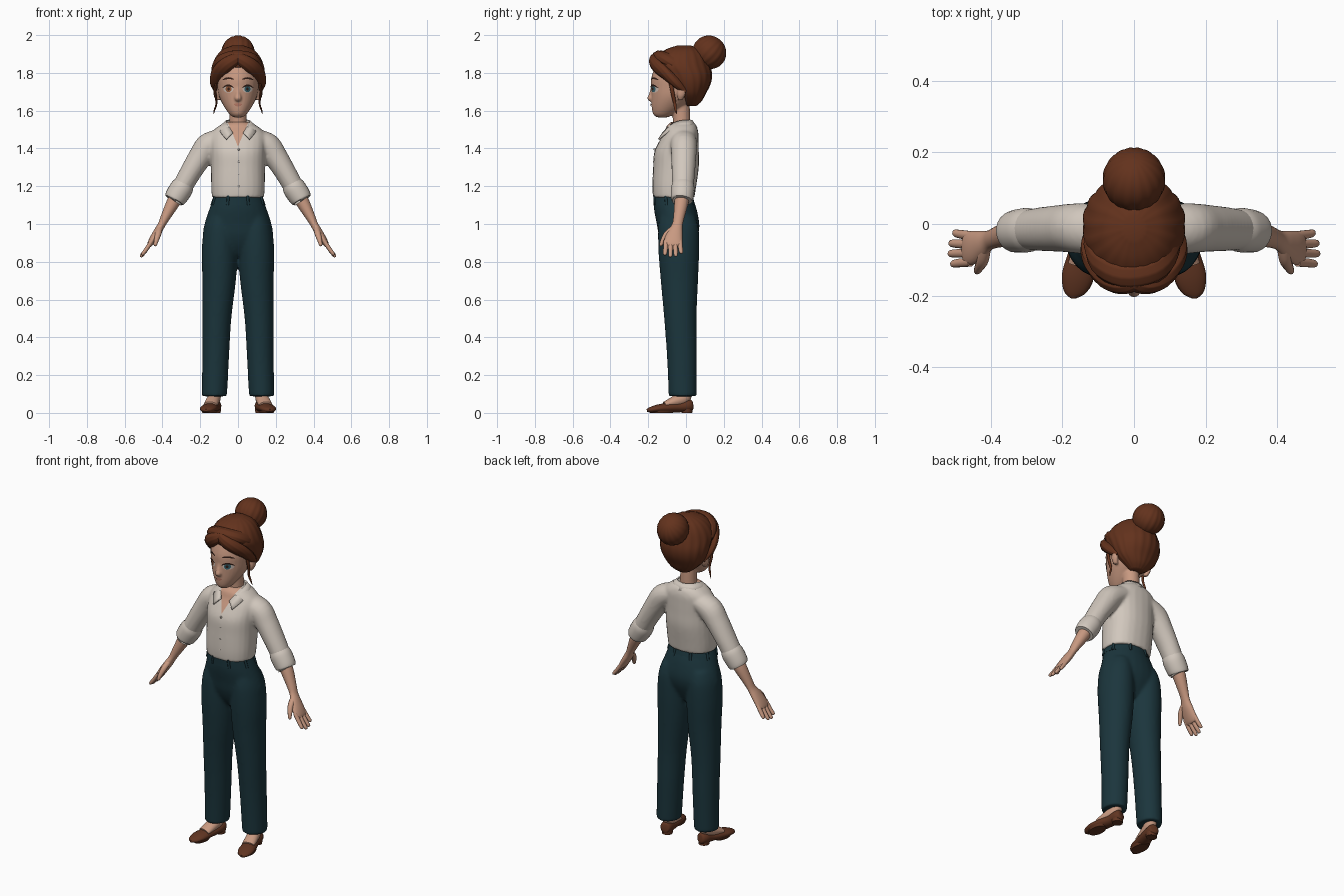
import bpy, bmesh, math
from mathutils import Vector

cube = bpy.data.objects.get("Cube")
if cube:
    bpy.data.objects.remove(cube, do_unlink=True)


def material(name, r, g, b):
    m = bpy.data.materials.new(name)
    m.use_nodes = True
    m.diffuse_color = (r, g, b, 1)
    bsdf = next(n for n in m.node_tree.nodes if n.type == 'BSDF_PRINCIPLED')
    bsdf.inputs["Base Color"].default_value = (r, g, b, 1)
    bsdf.inputs["Roughness"].default_value = 0.7
    return m


SKIN = material("skin", .58, .32, .22)
HAIR = material("auburn_hair", .125, .032, .012)
SHIRT = material("cream_cloth", .64, .575, .51)
TROUSER = material("dark_teal_cloth", .011, .036, .046)
SHOE = material("brown_leather", .12, .036, .016)
WHITE = material("eye_white", .62, .52, .46)
TEAL = material("teal_iris", .035, .12, .15)
AMBER = material("amber_iris", .3, .1, .04)
DARK = material("dark_lash", .03, .012, .008)
LIP = material("lip_pink", .46, .19, .13)

X, Y, Z = Vector((1, 0, 0)), Vector((0, 1, 0)), Vector((0, 0, 1))


def spline(pts, steps=4):
    """Smooth curve through points with any number of components."""
    out = []
    for i in range(len(pts) - 1):
        a, b, c, d = pts[max(i - 1, 0)], pts[i], pts[i + 1], pts[min(i + 2, len(pts) - 1)]
        for k in range(steps):
            t = k / steps
            out.append([q + .5 * t * (r - p + t * (2 * p - 5 * q + 4 * r - s + t * (3 * (q - r) + s - p)))
                        for p, q, r, s in zip(a, b, c, d)])
    return out + [list(pts[-1])]


def loft(bm, rings, ref=None, side=1, n=24, square=1, ridge=0, waves=12):
    """Closed tube through rings (x, y, z, a, b); level rings when ref is None."""
    rows, pts = [], spline(rings)
    for i, (x, y, z, a, b) in enumerate(pts):
        u, v = X, Y
        if ref:
            t = Vector(pts[min(i + 1, len(pts) - 1)][:3]) - Vector(pts[max(i - 1, 0)][:3])
            u = ref.cross(t).normalized()
            v = t.normalized().cross(u)
        row = []
        for k in range(n):
            w = 2 * math.pi * k / n
            c, s = math.cos(w), math.sin(w)
            f = 1 - ridge * (1 - abs(math.sin(waves * w / 2)))
            p = Vector((x, y, z)) + u * a * f * math.copysign(abs(c) ** square, c) \
                + v * b * f * math.copysign(abs(s) ** square, s)
            row.append(bm.verts.new((p.x * side, p.y, p.z)))
        rows.append(row)
    for r, q in zip(rows, rows[1:]):
        for k in range(n):
            bm.faces.new((r[k - 1], r[k], q[k], q[k - 1]))
    bm.faces.new(rows[0])
    bm.faces.new(rows[-1])


def finish(name, bm, *mats, angle=50, voxel=0, smooth=0):
    bmesh.ops.recalc_face_normals(bm, faces=bm.faces)
    me = bpy.data.meshes.new(name)
    bm.to_mesh(me)
    bm.free()
    ob = bpy.data.objects.new(name, me)
    bpy.context.collection.objects.link(ob)
    if voxel:  # fuse overlapping volumes into one soft skin
        mod = ob.modifiers.new("fuse", 'REMESH')
        mod.mode, mod.voxel_size = 'VOXEL', voxel
        mod = ob.modifiers.new("soften", 'SMOOTH')
        mod.factor, mod.iterations = .5, smooth
        fused = bpy.data.meshes.new_from_object(ob.evaluated_get(bpy.context.evaluated_depsgraph_get()))
        ob.modifiers.clear()
        ob.data = fused
    ob.data.materials.clear()
    for m in mats:
        ob.data.materials.append(m)
    bpy.ops.object.select_all(action='DESELECT')
    ob.select_set(True)
    bpy.context.view_layer.objects.active = ob
    bpy.ops.object.shade_smooth_by_angle(angle=math.radians(angle))
    return ob


def part(name, mat, rings, **kw):
    bm = bmesh.new()
    loft(bm, rings, **kw)
    return finish(name, bm, mat)


# Trousers: hips and both legs fused
bm = bmesh.new()
loft(bm, [(0, -.07, 1.15, .127, .101), (0, -.057, 1.08, .152, .113), (0, -.042, 1, .178, .113),
          (0, -.04, .94, .185, .104), (0, -.04, .88, .15, .08), (0, -.035, .83, .07, .05)])
for s in (1, -1):
    loft(bm, [(.125, -.018, .088, .067, .074), (.118, -.022, .3, .071, .079), (.112, -.03, .5, .077, .086),
              (.1, -.035, .7, .089, .099), (.097, -.038, .85, .095, .108), (.095, -.04, .97, .087, .108),
              (.09, -.045, 1.04, .07, .095)], side=s)
finish("trousers", bm, TROUSER, voxel=.009, smooth=8)
part("waistband", TROUSER, [(0, -.062, 1.1, .146, .11), (0, -.069, 1.15, .129, .104)])
bm = bmesh.new()
for k in range(8):
    w = math.pi * (k + .5) / 4
    x, y = math.cos(w), math.sin(w)
    loft(bm, [(.143 * x, -.062 + .106 * y, 1.1, .008, .008), (.131 * x, -.068 + .104 * y, 1.15, .008, .008)], n=8)
finish("belt_loops", bm, TROUSER)

# Shirt: torso and sleeves fused, then an open neck cut into the front
bm = bmesh.new()
loft(bm, [(0, -.065, 1.14, .138, .11), (0, -.062, 1.2, .142, .116), (0, -.053, 1.3, .143, .121),
          (0, -.05, 1.38, .145, .118), (0, -.037, 1.44, .148, .104), (0, -.025, 1.485, .14, .09),
          (0, -.024, 1.52, .1, .078), (0, -.025, 1.54, .06, .055)], square=.88)
for s in (1, -1):
    loft(bm, [(.09, -.015, 1.45, .055, .07), (.155, -.012, 1.415, .068, .07), (.2, -.012, 1.355, .063, .066),
              (.25, -.014, 1.275, .057, .062), (.29, -.016, 1.205, .054, .057), (.315, -.018, 1.16, .05, .052)],
         ref=Y, side=s)
shirt = finish("shirt", bm, SHIRT, SKIN, voxel=.009, smooth=4)
bm = bmesh.new()
bm.from_mesh(shirt.data)
for s in (1, -1):
    near = [f for f in bm.faces if f.calc_center_median().y < -.03 and f.calc_center_median().z > 1.38]
    geom = near + list({e for f in near for e in f.edges}) + list({v for f in near for v in f.verts})
    bmesh.ops.bisect_plane(bm, geom=geom, plane_co=(0, 0, 1.41), plane_no=(s, 0, -.42))
for f in bm.faces:
    c = f.calc_center_median()
    if c.y < -.04 and abs(c.x) < .42 * (c.z - 1.41):
        f.material_index = 1
bm.to_mesh(shirt.data)
bm.free()

# Folded collar with pointed tips
bm = bmesh.new()
top = [(0, .034, 1.55), (.048, .018, 1.552), (.064, -.03, 1.548), (.056, -.08, 1.53), (.028, -.125, 1.485)]
low = [(0, .06, 1.512), (.078, .033, 1.511), (.103, -.03, 1.513), (.094, -.1, 1.487), (.062, -.148, 1.45)]
for s in (1, -1):
    rows = [[bm.verts.new((p[0] * s, p[1], p[2])) for p in spline(e)] for e in (top, low)]
    for k in range(len(rows[0]) - 1):
        bm.faces.new((rows[0][k], rows[0][k + 1], rows[1][k + 1], rows[1][k]))
bmesh.ops.remove_doubles(bm, verts=bm.verts, dist=.0001)
finish("collar", bm, SHIRT).modifiers.new("thickness", 'SOLIDIFY').thickness = .008

# Buttons
bm = bmesh.new()
for k in range(4):
    ball = bmesh.ops.create_uvsphere(bm, u_segments=10, v_segments=6, radius=.006)
    bmesh.ops.translate(bm, verts=ball["verts"], vec=(.004, -.167 - .002 * k, 1.395 - .065 * k))
finish("buttons", bm, SHIRT)

for s, word in ((1, "left"), (-1, "right")):
    # Rolled cuff, forearm and hand
    part(word + "_cuff", SHIRT, [(.283, -.016, 1.215, .053, .056), (.298, -.017, 1.19, .061, .062),
         (.325, -.02, 1.148, .06, .06), (.338, -.022, 1.126, .053, .055), (.334, -.022, 1.132, .04, .04)],
         ref=Y, side=s)
    bm = bmesh.new()
    loft(bm, [(.31, -.018, 1.17, .038, .04), (.345, -.025, 1.11, .035, .037), (.385, -.038, 1.035, .025, .029),
              (.405, -.046, .995, .02, .028), (.425, -.056, .96, .021, .038), (.45, -.066, .92, .019, .047),
              (.468, -.068, .89, .014, .047), (.474, -.068, .88, .006, .04)], ref=Y, side=s)
    for k, reach in enumerate((.88, 1, .96, .78)):
        y = -.106 + .0245 * k
        dy = -.005 + .004 * k
        loft(bm, [(.455, y, .912, .011, .013), (.455 + .033 * reach, y + dy / 2, .912 - .05 * reach, .011, .0125),
                  (.455 + .056 * reach, y + dy, .912 - .08 * reach, .009, .01),
                  (.455 + .061 * reach, y + dy, .912 - .087 * reach, .003, .004)], ref=Y, side=s, n=10)
    loft(bm, [(.413, -.06, .985, .013, .016), (.422, -.1, .95, .015, .017), (.432, -.122, .915, .012, .013),
              (.438, -.132, .89, .009, .009), (.44, -.134, .883, .003, .003)], ref=X, side=s, n=10)
    finish(word + "_arm", bm, SKIN)
    # Foot and slip-on shoe
    part(word + "_foot", SKIN, [(.122, -.005, .15, .035, .032), (.124, -.01, .085, .038, .033),
         (.136, -.06, .06, .03, .036), (.147, -.115, .043, .016, .036)], ref=X, side=s)
    part(word + "_shoe", SHOE, [(.12, .036, .043, .012, .018), (.121, .03, .042, .026, .029),
         (.123, .008, .038, .035, .033), (.13, -.04, .031, .036, .028), (.146, -.1, .027, .042, .026),
         (.158, -.15, .023, .044, .021), (.167, -.19, .016, .03, .014), (.169, -.207, .013, .008, .007)],
         ref=Z, side=s)
    part(word + "_heel", SHOE, [(.122, .004, 0, .03, .029), (.122, .004, .03, .033, .03)], side=s)
    part(word + "_sole", SHOE, [(.152, -.13, 0, .036, .06), (.152, -.13, .012, .042, .068)], side=s)

# Head, nose, ears and neck fused
SKULL = [(0, -.125, 1.565, .024, .03), (0, -.118, 1.582, .046, .056), (0, -.095, 1.62, .073, .087),
         (0, -.066, 1.67, .098, .118), (0, -.05, 1.72, .109, .135), (0, -.04, 1.78, .114, .142),
         (0, -.03, 1.86, .1, .12), (0, -.03, 1.9, .05, .06)]
bm = bmesh.new()
loft(bm, SKULL, n=32)
loft(bm, [(0, -.02, 1.42, .055, .05), (0, -.022, 1.52, .047, .046), (0, -.028, 1.62, .046, .048),
          (0, -.04, 1.7, .05, .05)])
loft(bm, [(0, -.172, 1.73, .009, .012), (0, -.182, 1.69, .013, .014), (0, -.188, 1.665, .019, .017),
          (0, -.182, 1.65, .012, .012)])
for s in (1, -1):
    loft(bm, [(.105, -.03, 1.655, .012, .012), (.116, -.025, 1.685, .014, .022), (.118, -.02, 1.73, .012, .022)], side=s)
finish("head", bm, SKIN, voxel=.006, smooth=3)


def face_y(x, z):
    rows = spline(SKULL, 12)
    r = min(rows, key=lambda q: abs(q[2] - z))
    return r[1] - r[4] * math.sqrt(max(0, 1 - (x / r[3]) ** 2))


def plate(name, mat, x, z, rx, rz, lift, bend=0, tilt=0):
    """Thin oval hugging the face."""
    bm = bmesh.new()
    rows = []
    for j in range(1, 5):
        row = []
        for k in range(24):
            w = 2 * math.pi * k / 24
            dx = rx * j / 4 * math.cos(w)
            dz = rz * j / 4 * math.sin(w) + bend * (dx / rx) ** 2 + tilt * dx
            row.append(bm.verts.new((x + dx, face_y(x + dx, z + dz) - lift, z + dz)))
        rows.append(row)
    bm.faces.new(rows[0])
    for r, q in zip(rows, rows[1:]):
        for k in range(24):
            bm.faces.new((r[k - 1], r[k], q[k], q[k - 1]))
    finish(name, bm, mat)


# Painted face details
for s, word, iris in ((1, "left", TEAL), (-1, "right", AMBER)):
    plate(word + "_eye", WHITE, s * .051, 1.714, .027, .019, .002)
    plate(word + "_iris", iris, s * .05, 1.715, .016, .017, .004)
    plate(word + "_pupil", DARK, s * .05, 1.715, .007, .008, .006)
    plate(word + "_lash", DARK, s * .052, 1.734, .03, .005, .007, bend=-.014)
    plate(word + "_brow", DARK, s * .052, 1.772, .03, .005, .004, bend=-.008, tilt=-.05 * s)
plate("upper_lip", LIP, 0, 1.635, .022, .005, .004, bend=-.002)
plate("lower_lip", LIP, 0, 1.627, .017, .005, .004, bend=.002)

# Hair: ridged cap, swept locks, loose strands and a bun
part("hair_cap", HAIR, [(0, .025, 1.625, .04, .03), (0, .028, 1.65, .075, .055), (0, .022, 1.69, .115, .083),
     (0, .014, 1.74, .137, .116), (0, .002, 1.79, .144, .136), (0, -.022, 1.84, .138, .15),
     (0, -.022, 1.89, .115, .128), (0, -.015, 1.925, .08, .09), (0, -.01, 1.945, .03, .035)],
     n=72, ridge=.03, waves=18)
bm = bmesh.new()
for s in (1, -1):
    loft(bm, [(-.02, -.15, 1.89, .02, .025), (.025, -.17, 1.866, .034, .026), (.07, -.153, 1.836, .04, .03),
              (.104, -.105, 1.795, .04, .03), (.116, -.05, 1.745, .032, .026), (.112, .0, 1.7, .012, .012)],
         ref=Y, side=s, n=30, ridge=.08, waves=10)
    loft(bm, [(.114, -.085, 1.77, .008, .01), (.12, -.072, 1.7, .007, .01), (.114, -.06, 1.64, .005, .008),
              (.124, -.055, 1.605, .004, .006), (.13, -.05, 1.58, .001, .001)], ref=Y, side=s, n=8)
finish("front_locks", bm, HAIR)
part("crown_swirl", HAIR, [(-.122, -.05, 1.82, .02, .02), (-.093, -.105, 1.862, .03, .036),
     (-.03, -.138, 1.884, .034, .042), (.05, -.125, 1.882, .032, .042), (.095, -.075, 1.86, .028, .036),
     (.122, -.01, 1.82, .015, .015)], ref=Y, n=30, ridge=.08, waves=10)
axis = Vector((0, .55, .6)).normalized()
bun = []
for k in range(13):
    w = math.pi * (k + .15) / 12.3
    c = Vector((0, .124, 1.909)) - axis * .087 * math.cos(w)
    bun.append((*c, .092 * math.sin(w), .088 * math.sin(w)))
part("hair_bun", HAIR, bun, ref=X, n=64, ridge=.035, waves=16)
